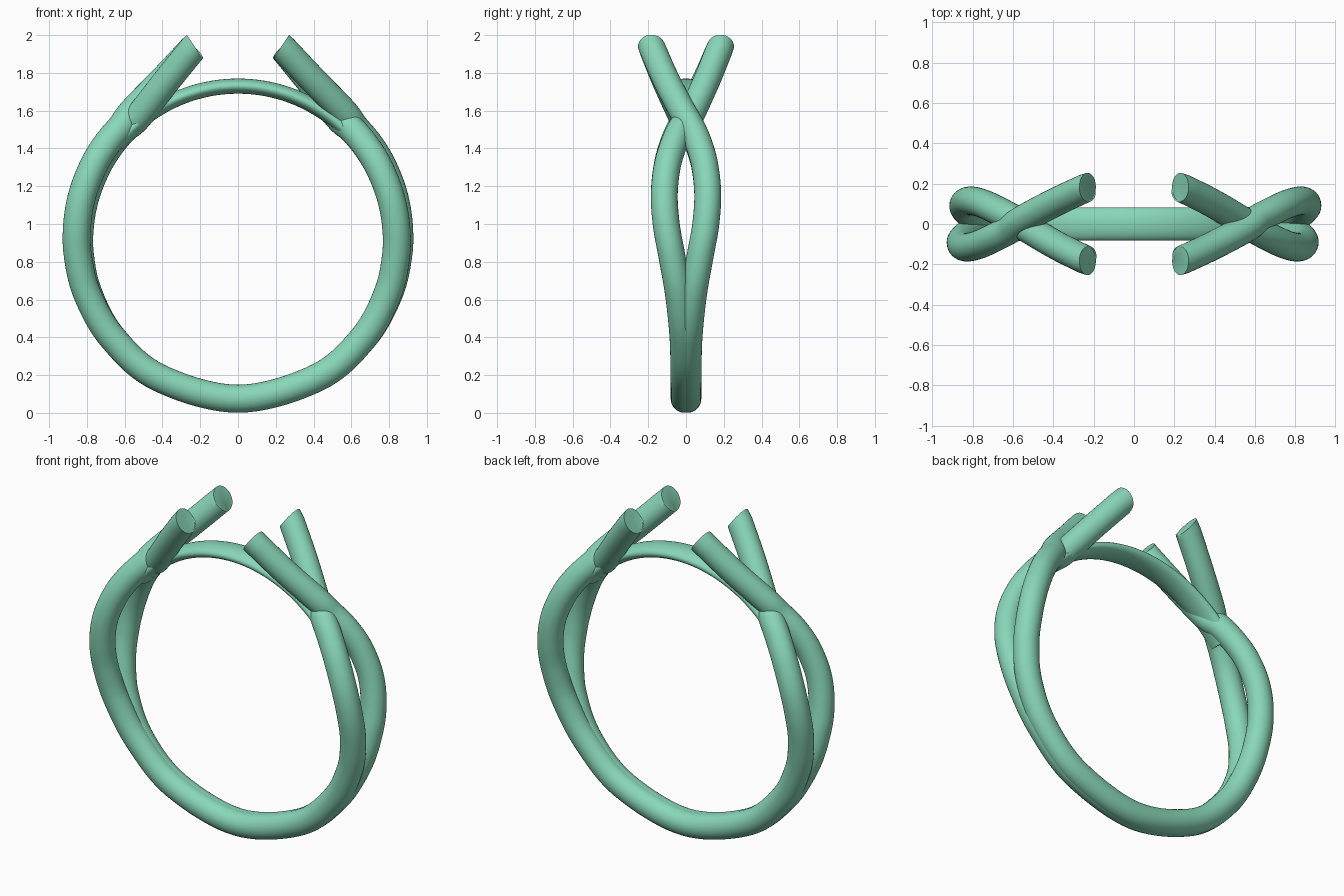
import bpy, bmesh, math
from mathutils import Vector

if "Cube" in bpy.data.objects:
    bpy.data.objects.remove(bpy.data.objects["Cube"])

CZ = 0.92      # height of the ring centre
SIDES = 32


def polar(deg, r, y):
    a = math.radians(deg)
    return Vector((r * math.cos(a), y, CZ + r * math.sin(a)))


def smooth_path(pts, steps):
    """Catmull-Rom interpolation through the control points."""
    p = [2 * pts[0] - pts[1]] + pts + [2 * pts[-1] - pts[-2]]
    out = []
    for i in range(1, len(p) - 2):
        a, b, c, d = p[i - 1:i + 3]
        for s in range(steps):
            t = s / steps
            out.append(0.5 * (2 * b + (c - a) * t + (2 * a - 5 * b + 4 * c - d) * t * t
                              + (3 * b - a - 3 * c + d) * t ** 3))
    out.append(pts[-1].copy())
    return out


def sweep(name, path, half_r, half_y, material, end_normals=None):
    """Elliptical tube along a path; the end cuts may be tilted."""
    bm = bmesh.new()
    rings = []
    n = len(path)
    for i, c in enumerate(path):
        t = (path[min(i + 1, n - 1)] - path[max(i - 1, 0)]).normalized()
        if end_normals and i in (0, n - 1):
            t = end_normals[0 if i == 0 else 1].normalized()
        u = t.cross(Vector((0, 1, 0))).normalized()
        w = u.cross(t)
        ring = []
        for k in range(SIDES):
            a = 2 * math.pi * k / SIDES
            ring.append(bm.verts.new(c + u * half_r * math.cos(a) + w * half_y * math.sin(a)))
        rings.append(ring)
    for r0, r1 in zip(rings, rings[1:]):
        for k in range(SIDES):
            j = (k + 1) % SIDES
            bm.faces.new((r0[k], r0[j], r1[j], r1[k]))
    bm.faces.new(rings[0])
    bm.faces.new(rings[-1])
    bmesh.ops.recalc_face_normals(bm, faces=bm.faces)
    me = bpy.data.meshes.new(name)
    bm.to_mesh(me)
    bm.free()
    me.materials.append(material)
    ob = bpy.data.objects.new(name, me)
    bpy.context.collection.objects.link(ob)
    bpy.ops.object.select_all(action='DESELECT')
    ob.select_set(True)
    bpy.context.view_layer.objects.active = ob
    bpy.ops.object.shade_smooth_by_angle(angle=math.radians(40))
    return ob


green = bpy.data.materials.new("green")
green.diffuse_color = (0.25, 0.68, 0.48, 1)
green.use_nodes = True
green.node_tree.nodes["Principled BSDF"].inputs["Base Color"].default_value = green.diffuse_color

# sideways bulge of a strand, by angle around the ring (bottom to crossing)
bulge = [(-60, .011), (-38, .016), (-20, .04), (-6, .075), (5, .104),
         (16, .115), (27, .10), (36, .068), (44, .028)]


def half_strand(r_side, cross, mid):
    pts = [polar(a, .845 + (r_side - .845) * max(0, min(1, (a + 40) / 60)), y)
           for a, y in bulge]
    return pts + [Vector(cross), Vector(mid), Vector((.23, -.183, 1.94))]


# each strand passes over at one shoulder and under at the other
over = half_strand(.858, (.555, -.02, 1.60), (.39, -.108, 1.77))
under = half_strand(.838, (.53, -.02, 1.565), (.38, -.108, 1.755))
left = [Vector((-p.x, p.y, p.z)) for p in under]
control = over[::-1] + [polar(-90, .845, .01)] + left
cuts = (Vector((.83, 0, -.55)), Vector((.83, 0, .55)))
back = sweep("back_strand", smooth_path(control, 10), .074, .071, green, cuts)

# front strand is the back one turned half way round
front = back.copy()
front.data = back.data.copy()
front.name = "front_strand"
front.rotation_euler = (0, 0, math.pi)
bpy.context.collection.objects.link(front)

# thin arch bridging the shoulders under the open ends
arch = [polar(38 + 104 * i / 48, .81, 0) for i in range(49)]
sweep("top_arch", arch, .04, .083, green)
